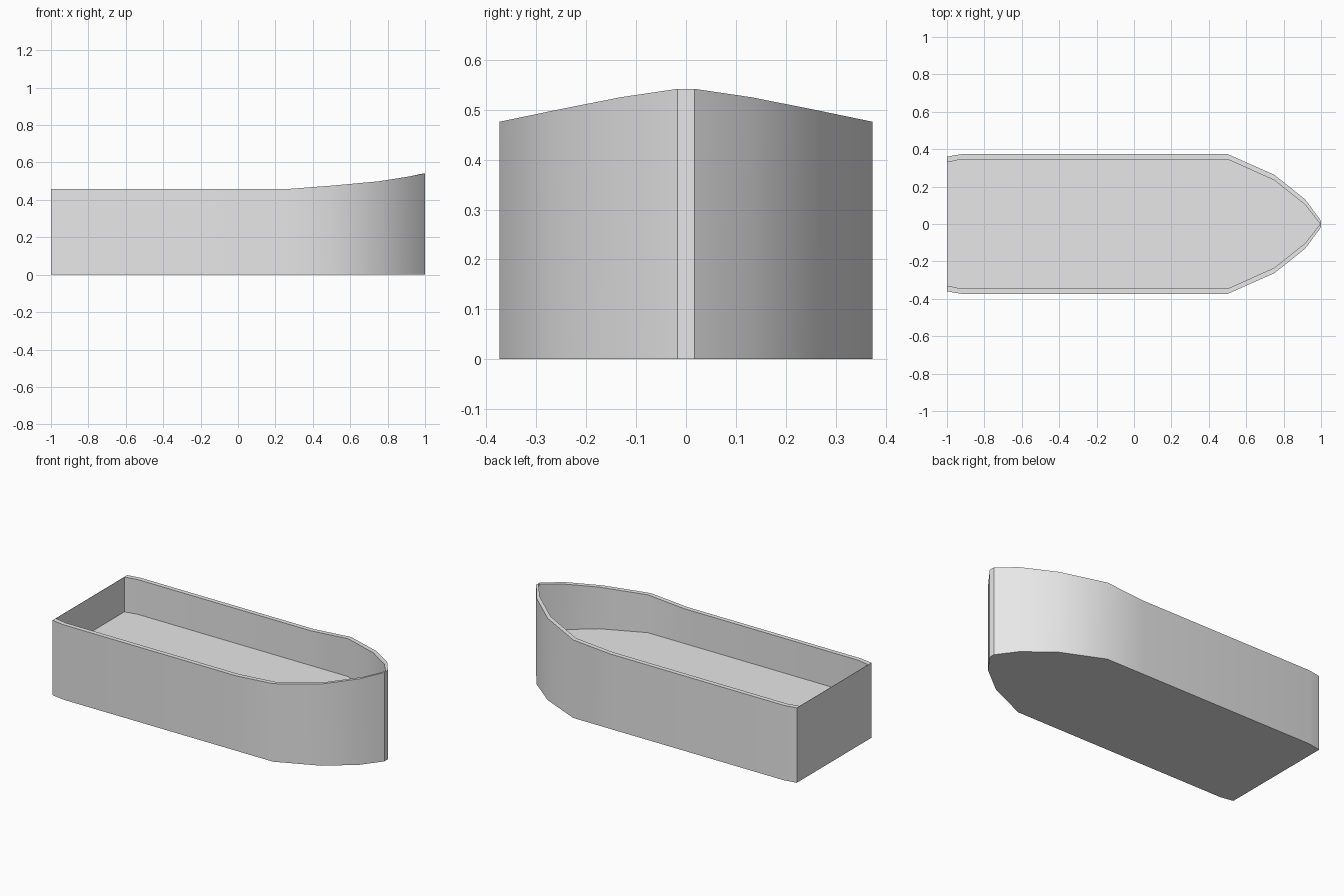
import bpy
import bmesh
import math

cube = bpy.data.objects.get("Cube")
if cube:
    bpy.data.objects.remove(cube, do_unlink=True)

grey = bpy.data.materials.new("hull grey")
grey.use_nodes = True
colour = (0.8, 0.8, 0.8, 1)
grey.diffuse_color = colour
grey.node_tree.nodes["Principled BSDF"].inputs["Base Color"].default_value = colour

# Stations from stern to bow: outer x, outer half width, inner x, inner half width, rim height
STATIONS = [
    (-1.0, 0.36, -0.998, 0.33, 0.457),
    (-0.92, 0.374, -0.92, 0.346, 0.457),
    (0.25, 0.374, 0.25, 0.346, 0.457),
    (0.5, 0.374, 0.5, 0.346, 0.476),
    (0.75, 0.263, 0.75, 0.234, 0.499),
    (0.915, 0.132, 0.915, 0.103, 0.525),
    (1.0, 0.017, 0.994, 0.002, 0.542),
]
FLOOR = 0.245


def ring(bm, half):
    """Closed loop of vertices from one half outline and its mirror image."""
    points = half + [(x, -y, z) for x, y, z in reversed(half)]
    return [bm.verts.new(p) for p in points]


def bridge(bm, a, b):
    for i in range(len(a)):
        j = (i + 1) % len(a)
        bm.faces.new((a[i], a[j], b[j], b[i]))


# Hull shell: bottom, outer wall, rim, inner wall and floor
bm = bmesh.new()
bottom = ring(bm, [(x, y, 0) for x, y, _, _, _ in STATIONS])
outer_rim = ring(bm, [(x, y, z) for x, y, _, _, z in STATIONS])
inner_rim = ring(bm, [(x, y, z) for _, _, x, y, z in STATIONS])
floor = ring(bm, [(x, y, FLOOR) for _, _, x, y, _ in STATIONS])
for lower, upper in ((bottom, outer_rim), (outer_rim, inner_rim), (inner_rim, floor)):
    bridge(bm, lower, upper)
bm.faces.new(bottom)
bm.faces.new(floor)
bmesh.ops.recalc_face_normals(bm, faces=bm.faces)

mesh = bpy.data.meshes.new("hull")
bm.to_mesh(mesh)
bm.free()
mesh.materials.append(grey)
hull = bpy.data.objects.new("hull", mesh)
bpy.context.collection.objects.link(hull)

# Smooth the curved sides, keep the rim, transom and stem crisp
bpy.ops.object.select_all(action="DESELECT")
hull.select_set(True)
bpy.context.view_layer.objects.active = hull
bpy.ops.object.shade_smooth_by_angle(angle=math.radians(30))
